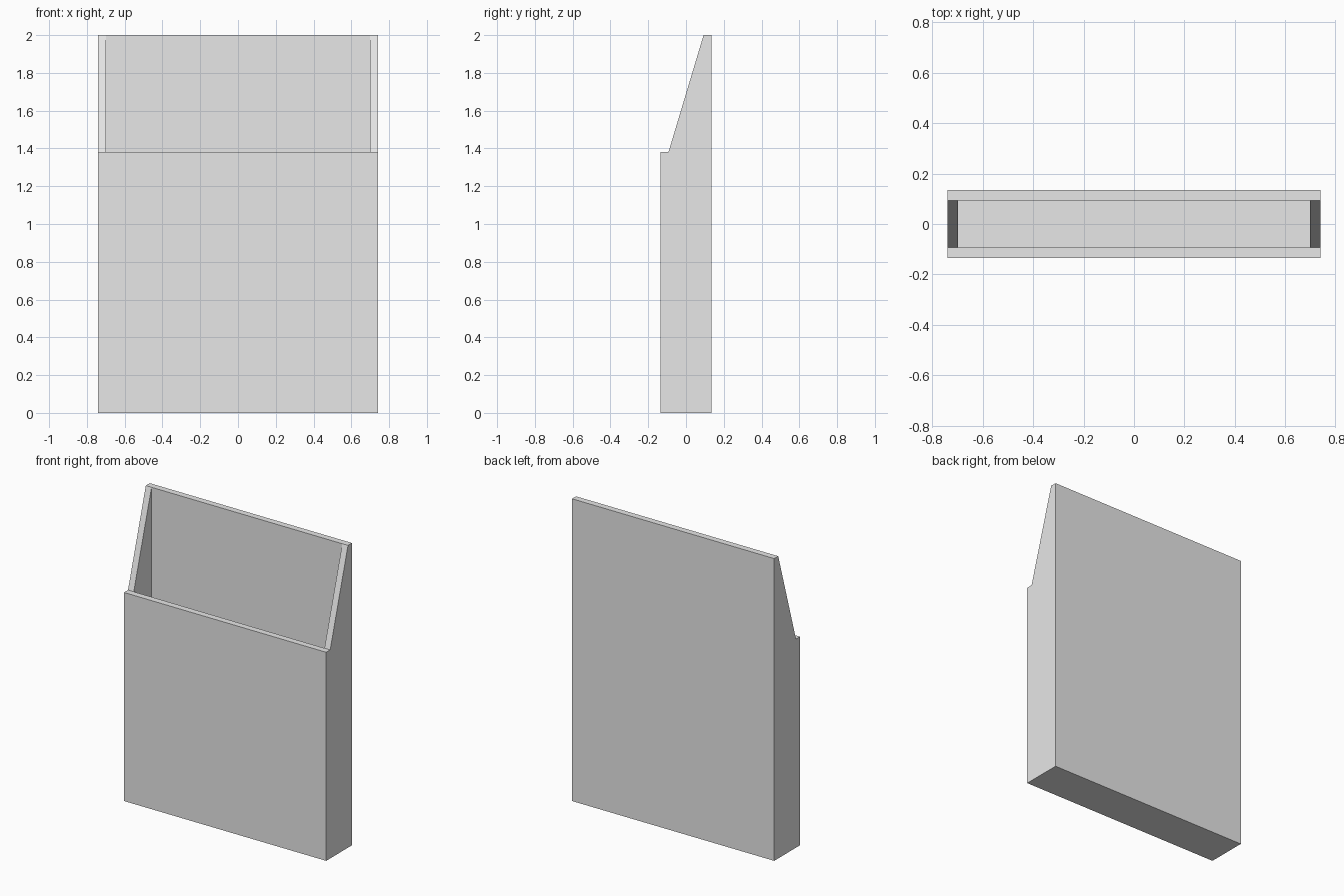
import bpy
import bmesh

cube = bpy.data.objects.get("Cube")
if cube:
    bpy.data.objects.remove(cube, do_unlink=True)

# Overall sizes
HALF_W, HALF_D, WALL = 0.74, 0.135, 0.042
FRONT_H, BACK_H, FLOOR = 1.38, 2.0, 0.042

grey = bpy.data.materials.new("light grey")
grey.use_nodes = True
grey.diffuse_color = (0.8, 0.8, 0.8, 1)
grey.node_tree.nodes["Principled BSDF"].inputs["Base Color"].default_value = (0.8, 0.8, 0.8, 1)

bm = bmesh.new()
xs = (-HALF_W, WALL - HALF_W, HALF_W - WALL, HALF_W)
ys = (-HALF_D, WALL - HALF_D, HALF_D - WALL, HALF_D)
heights = (FRONT_H, FRONT_H, BACK_H, BACK_H)

# Rim: low at the front, sloping up along the sides to the tall back
rim = [[bm.verts.new((x, y, h)) for x in xs] for y, h in zip(ys, heights)]
for j in range(3):
    for i in range(3):
        if (i, j) != (1, 1):
            bm.faces.new((rim[j][i], rim[j][i + 1], rim[j + 1][i + 1], rim[j + 1][i]))


def is_inner(edge):
    return all(abs(v.co.x) < HALF_W - WALL / 2 and abs(v.co.y) < HALF_D - WALL / 2
               for v in edge.verts)


# Walls: drop the outer boundary to the ground and the inner one to the floor
boundary = [e for e in bm.edges if e.is_boundary]
loops = (([e for e in boundary if not is_inner(e)], 0.0),
         ([e for e in boundary if is_inner(e)], FLOOR))
for edges, level in loops:
    new = bmesh.ops.extrude_edge_only(bm, edges=edges)["geom"]
    for v in new:
        if isinstance(v, bmesh.types.BMVert):
            v.co.z = level

# Close the underside and the pocket floor
bmesh.ops.holes_fill(bm, edges=[e for e in bm.edges if e.is_boundary], sides=0)
bmesh.ops.recalc_face_normals(bm, faces=bm.faces[:])

mesh = bpy.data.meshes.new("wall_pocket")
bm.to_mesh(mesh)
bm.free()
mesh.materials.append(grey)
holder = bpy.data.objects.new("wall_pocket", mesh)
bpy.context.collection.objects.link(holder)
